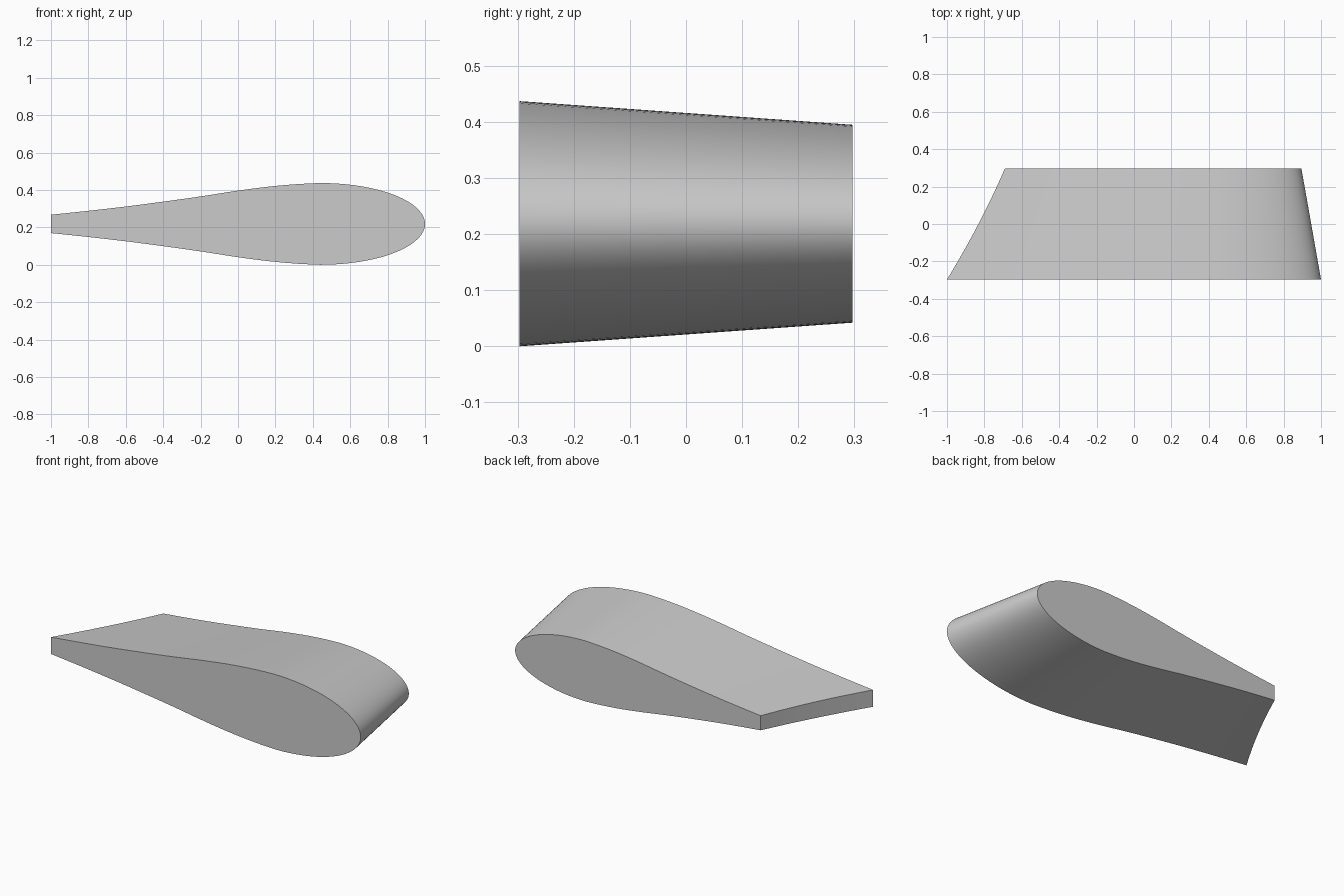
import bpy, bmesh, math

cube = bpy.data.objects.get("Cube")
if cube:
    bpy.data.objects.remove(cube)

MID_Z, HALF_SPAN, CREST = 0.2185, 0.297, 0.44
# Half thickness of the tapering tail, every 0.2 from x = -1
TAIL = [0.049, 0.070, 0.093, 0.119, 0.147, 0.178, 0.203, 0.217, 0.217]


def half_thickness(x):
    """Elliptical nose ahead of the crest, smooth taper behind it."""
    if x >= CREST:
        u = (x - CREST) / (1 - CREST)
        return 0.2185 * math.sqrt(max(0, 1 - u * u))
    f = (x + 1) / 0.2
    i = min(int(f), len(TAIL) - 2)
    t = f - i
    b, c = TAIL[i], TAIL[i + 1]
    a = TAIL[i - 1] if i else 2 * b - c
    d = TAIL[min(i + 2, len(TAIL) - 1)]
    return b + t / 2 * (c - a + t * (2*a - 5*b + 4*c - d + t * (3*(b - c) + d - a)))


def section(v):
    """Outline at span fraction v: scaled profile, cut by a curved tail edge."""
    scale = 1 - 0.193 * v
    nose = 1 - 0.105 * v
    tail = -1 + 0.31 * v + 0.052 * v * (1 - v)
    start = 1 + (tail - nose) / scale
    xs = [start + (CREST - start) * i / 24 for i in range(24)]
    xs += [CREST + (1 - CREST) * math.sin(math.pi / 2 * i / 24) for i in range(25)]
    upper = [(x, half_thickness(x)) for x in xs]
    lower = [(x, -h) for x, h in reversed(upper[:-1])]
    y = -HALF_SPAN + 2 * HALF_SPAN * v
    return [(nose + (x - 1) * scale, y, MID_Z + h * scale) for x, h in upper + lower]


# Loft the sections along the span and cap both ends
bm = bmesh.new()
rings = [[bm.verts.new(p) for p in section(k / 12)] for k in range(13)]
for r, s in zip(rings, rings[1:]):
    for i in range(len(r)):
        j = (i + 1) % len(r)
        bm.faces.new((r[i], r[j], s[j], s[i]))
bm.faces.new(rings[0])
bm.faces.new(rings[-1])
bmesh.ops.recalc_face_normals(bm, faces=bm.faces)
mesh = bpy.data.meshes.new("tapered_fin")
bm.to_mesh(mesh)
bm.free()

fin = bpy.data.objects.new("tapered_fin", mesh)
bpy.context.collection.objects.link(fin)

grey = bpy.data.materials.new("light_grey")
grey.use_nodes = True
colour = (0.6, 0.6, 0.6, 1)
grey.diffuse_color = colour
grey.node_tree.nodes["Principled BSDF"].inputs["Base Color"].default_value = colour
mesh.materials.append(grey)

bpy.ops.object.select_all(action='DESELECT')
fin.select_set(True)
bpy.context.view_layer.objects.active = fin
bpy.ops.object.shade_smooth_by_angle(angle=math.radians(30))
